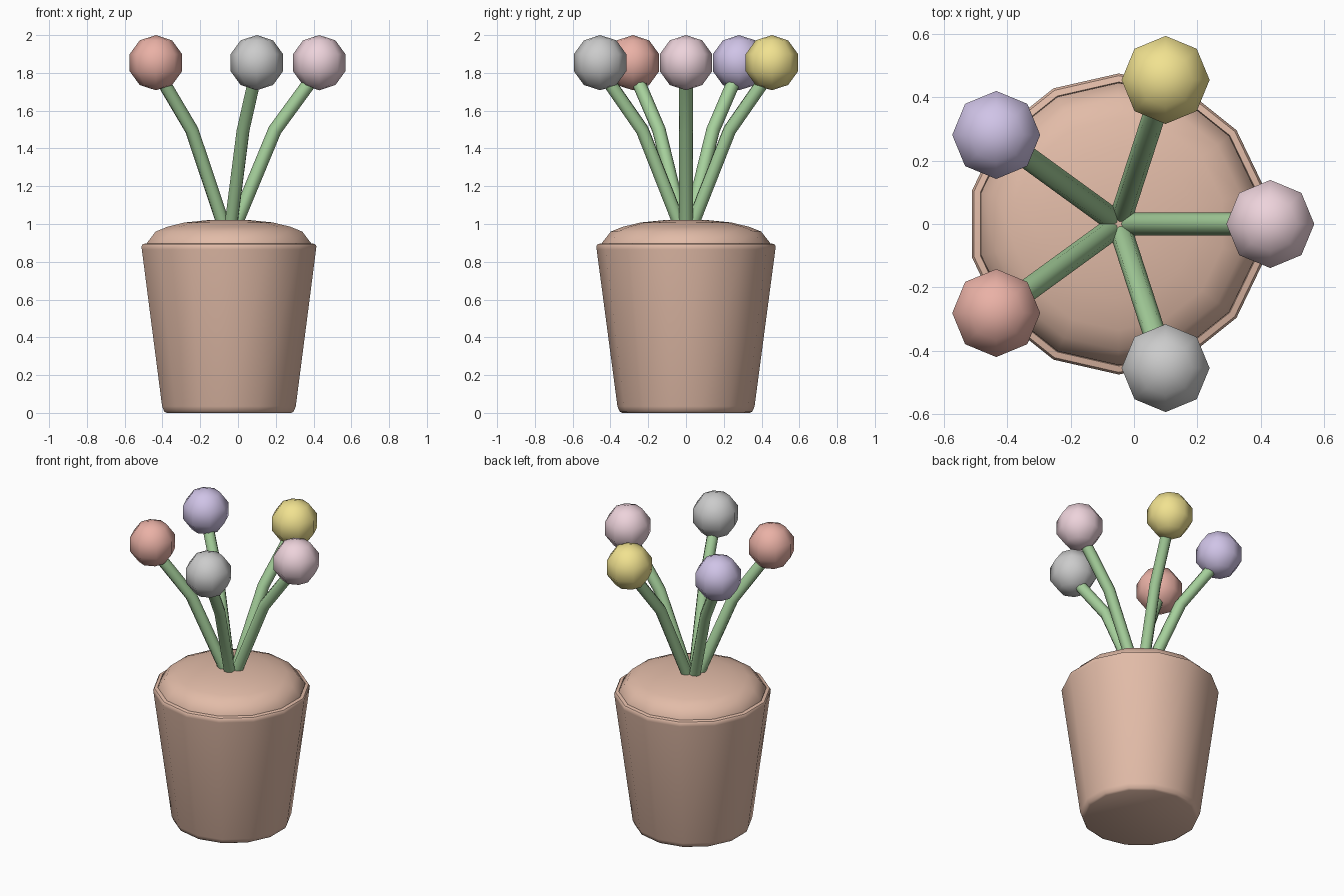
import bpy, bmesh, math
from mathutils import Vector

if "Cube" in bpy.data.objects:
    bpy.data.objects.remove(bpy.data.objects["Cube"])

CX = -0.048          # pot axis
SIDES = 14


def material(name, rgb):
    m = bpy.data.materials.new(name)
    m.diffuse_color = (*rgb, 1)
    m.use_nodes = True
    m.node_tree.nodes["Principled BSDF"].inputs["Base Color"].default_value = m.diffuse_color
    return m


def finish(bm, name, mat=None, angle=None):
    bmesh.ops.recalc_face_normals(bm, faces=bm.faces[:])
    me = bpy.data.meshes.new(name)
    bm.to_mesh(me)
    bm.free()
    ob = bpy.data.objects.new(name, me)
    bpy.context.collection.objects.link(ob)
    if mat:
        me.materials.append(mat)
    bpy.ops.object.select_all(action='DESELECT')
    ob.select_set(True)
    bpy.context.view_layer.objects.active = ob
    if angle:
        bpy.ops.object.shade_smooth_by_angle(angle=math.radians(angle))
    else:
        bpy.ops.object.shade_smooth()
    return ob


def skin(bm, rings):
    # join successive vertex rings with quads and close both ends
    for a, b in zip(rings, rings[1:]):
        n = len(a)
        for i in range(n):
            j = (i + 1) % n
            bm.faces.new((a[i], a[j], b[j], b[i]))
    bm.faces.new(rings[0])
    bm.faces.new(rings[-1])


def lathe(name, profile, mat, angle):
    bm = bmesh.new()
    rings = []
    for r, z in profile:
        rings.append([bm.verts.new((CX + r * math.cos(t), r * math.sin(t), z))
                      for t in ((i + 0.5) * math.tau / SIDES for i in range(SIDES))])
    skin(bm, rings)
    return finish(bm, name, mat, angle)


def stem(name, angle, path, radius, mat, sides=8):
    out = Vector((math.cos(angle), math.sin(angle), 0))
    side = Vector((-math.sin(angle), math.cos(angle), 0))
    pts = [Vector((CX, 0, z)) + out * r for r, z in path]
    bm = bmesh.new()
    rings = []
    for i, p in enumerate(pts):
        d0 = (p - pts[i - 1]).normalized() if i else (pts[1] - p).normalized()
        d1 = (pts[i + 1] - p).normalized() if i + 1 < len(pts) else d0
        tangent = (d0 + d1).normalized()
        normal = side.cross(tangent) / tangent.dot(d1)   # mitred bend
        rings.append([bm.verts.new(p + radius * (normal * math.cos(t) + side * math.sin(t)))
                      for t in (k * math.tau / sides for k in range(sides))])
    skin(bm, rings)
    return finish(bm, name, mat, 50)


clay = material("clay", (0.76, 0.50, 0.39))
green = material("stem_green", (0.38, 0.63, 0.33))

# tapered pot with bevelled foot and rim
lathe("pot", [(0.338, 0), (0.352, 0.008), (0.363, 0.035), (0.473, 0.865), (0.475, 0.882),
              (0.468, 0.893), (0.448, 0.898), (0.44, 0.87)], clay, 40)

# domed filling
lathe("pot_filling", [(0.447, 0.875), (0.445, 0.9), (0.398, 0.96), (0.335, 0.985),
                      (0.24, 1.008), (0.12, 1.02), (0.02, 1.024)], clay, 60)

# five bent stems with ball blossoms
blossoms = [("pink", (0.85, 0.65, 0.71)), ("yellow", (0.88, 0.76, 0.28)),
            ("lilac", (0.63, 0.55, 0.80)), ("coral", (0.82, 0.44, 0.38)), ("grey", None)]
for i, (colour, rgb) in enumerate(blossoms):
    a = i * math.tau / 5
    stem(f"{colour}_stem", a, [(0.016, 0.95), (0.243, 1.497), (0.45, 1.78)], 0.036, green)
    bm = bmesh.new()
    bmesh.ops.create_uvsphere(bm, u_segments=8, v_segments=5, radius=0.146)
    bmesh.ops.translate(bm, verts=bm.verts[:],
                        vec=(CX + 0.478 * math.cos(a), 0.478 * math.sin(a), 1.854))
    finish(bm, f"{colour}_blossom", material(colour, rgb) if rgb else None)
